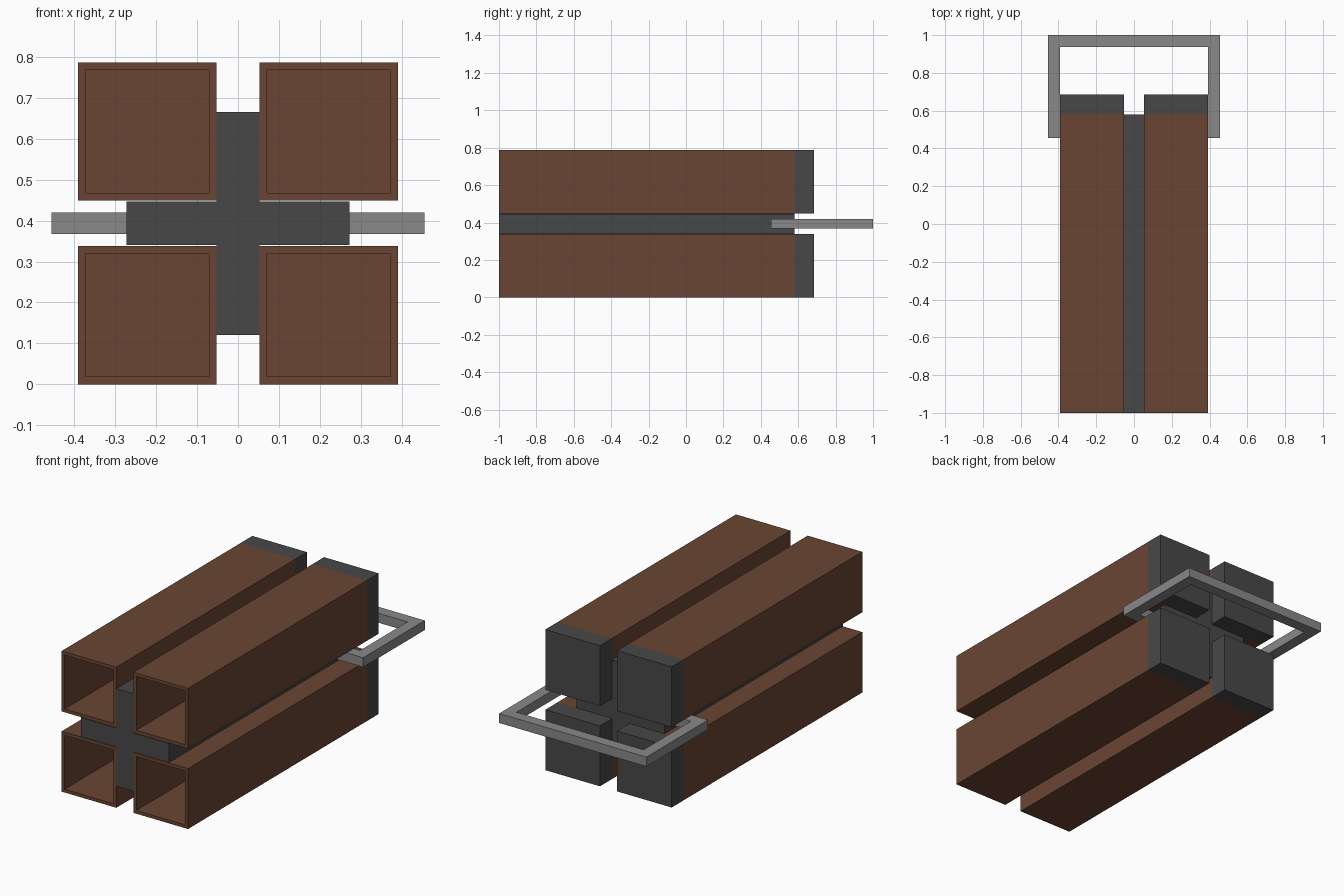
import bpy, bmesh

if "Cube" in bpy.data.objects:
    bpy.data.objects.remove(bpy.data.objects["Cube"])

Z_MID = 0.3935           # height of the central axis
FRONT, BACK = -1.0, 0.58  # length of the tubes


def material(name, rgb):
    m = bpy.data.materials.new(name)
    m.diffuse_color = (*rgb, 1)
    m.use_nodes = True
    m.node_tree.nodes["Principled BSDF"].inputs["Base Color"].default_value = m.diffuse_color
    return m


brown = material("brown", (0.144, 0.06, 0.033))
dark = material("dark_grey", (0.064, 0.064, 0.064))
steel = material("steel_grey", (0.25, 0.25, 0.25))


def finish(name, bm, mat):
    bmesh.ops.recalc_face_normals(bm, faces=bm.faces)
    mesh = bpy.data.meshes.new(name)
    bm.to_mesh(mesh)
    bm.free()
    mesh.materials.append(mat)
    ob = bpy.data.objects.new(name, mesh)
    bpy.context.collection.objects.link(ob)
    return ob


def box(bm, lo, hi):
    verts = bmesh.ops.create_cube(bm, size=1)["verts"]
    for v in verts:
        v.co = [(a + b) / 2 + c * (b - a) for a, b, c in zip(lo, hi, v.co)]


def extrude_outline(bm, points, offset):
    face = bm.faces.new([bm.verts.new(p) for p in points])
    out = bmesh.ops.extrude_face_region(bm, geom=[face], use_keep_orig=True)
    moved = [g for g in out["geom"] if isinstance(g, bmesh.types.BMVert)]
    bmesh.ops.translate(bm, verts=moved, vec=offset)


# Four square tubes, open at the front, each with a dark cap at the back
GAP, SIZE, WALL = 0.053, 0.338, 0.026
for side, x0 in (("left", -GAP - SIZE), ("right", GAP)):
    for level, z0 in (("lower", 0.0), ("upper", 2 * Z_MID - SIZE)):
        bm = bmesh.new()
        box(bm, (x0, FRONT, z0), (x0 + SIZE, BACK, z0 + SIZE))
        bm.normal_update()
        mouth = min(bm.faces, key=lambda f: f.calc_center_median().y)
        bmesh.ops.inset_region(bm, faces=[mouth], thickness=WALL)
        out = bmesh.ops.extrude_discrete_faces(bm, faces=[mouth])
        bmesh.ops.translate(bm, verts=out["faces"][0].verts,
                            vec=(0, BACK - FRONT - WALL, 0))
        finish(f"{level}_{side}_tube", bm, brown)

        bm = bmesh.new()
        box(bm, (x0, BACK, z0), (x0 + SIZE, 0.685, z0 + SIZE))
        finish(f"{level}_{side}_cap", bm, dark)

# Cross-shaped core between the tubes
ARM = 0.273
corner = [(ARM, GAP), (GAP, GAP), (GAP, ARM)]
outline = []
for _ in range(4):
    outline += corner
    corner = [(-b, a) for a, b in corner]
bm = bmesh.new()
extrude_outline(bm, [(x, FRONT, Z_MID + z) for x, z in outline],
                (0, BACK - FRONT, 0))
finish("cross_core", bm, dark)

# Handle: bent flat bar whose ends turn in to meet the core
Y0, Y1, BAR, HALF, TIP = 0.455, 1.0, 0.063, 0.456, 0.26
half = [(TIP, Y0), (HALF, Y0), (HALF, Y1)]
inner = [(HALF - BAR, Y1 - BAR), (HALF - BAR, Y0 + BAR), (TIP, Y0 + BAR)]
outer_loop = half + [(-x, y) for x, y in reversed(half)]
inner_loop = [(-x, y) for x, y in reversed(inner)] + inner
bm = bmesh.new()
extrude_outline(bm, [(x, y, 0.367) for x, y in outer_loop + inner_loop],
                (0, 0, 0.053))
finish("handle", bm, steel)
